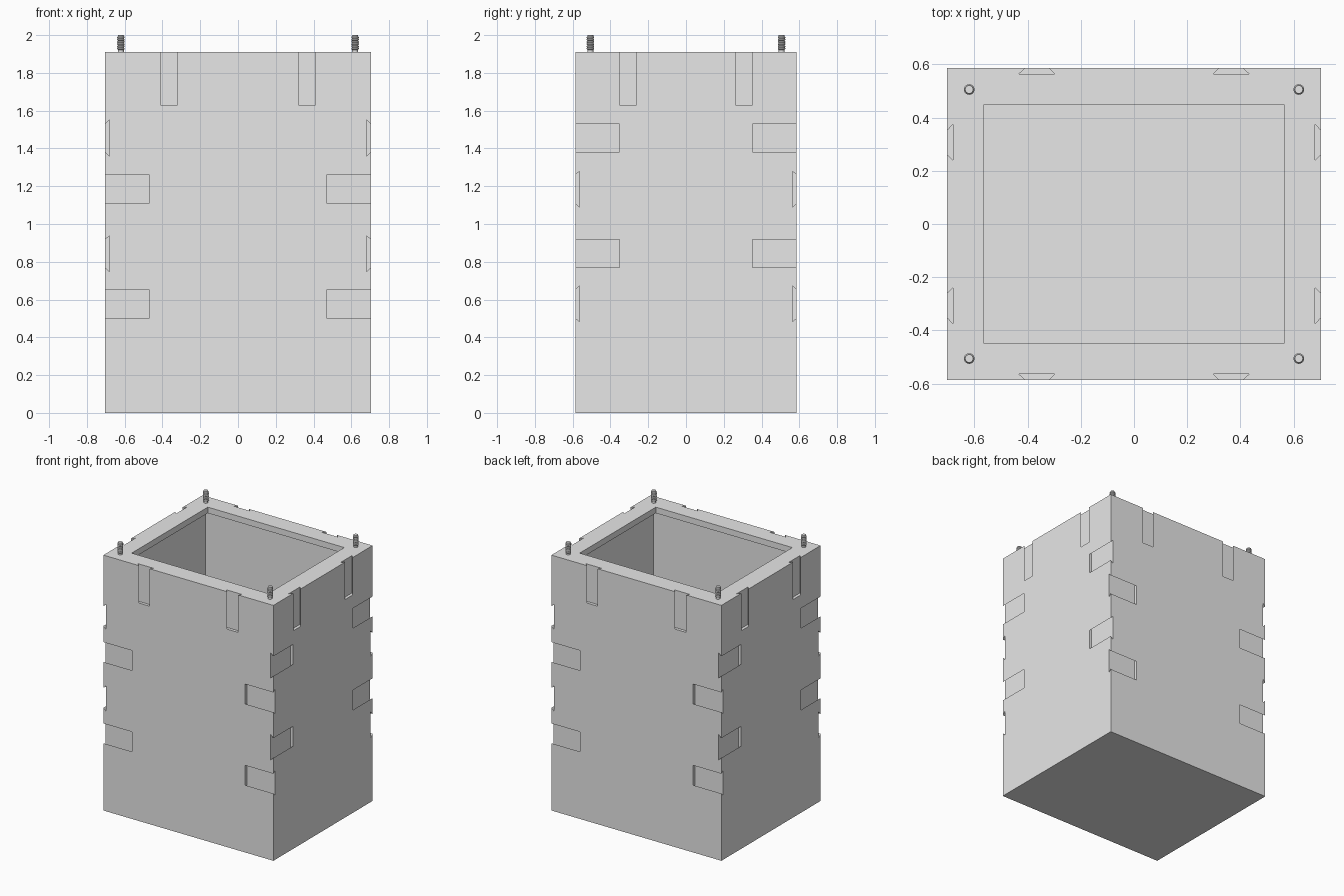
import bpy, bmesh, math
from mathutils import Vector

cube = bpy.data.objects.get("Cube")
if cube:
    bpy.data.objects.remove(cube, do_unlink=True)

HX, HY, TOP = 0.703, 0.586, 1.91
DEPTH, EPS = 0.022, 0.01
Z = Vector((0, 0, 1))

grey = bpy.data.materials.new("plain grey")
grey.use_nodes = True
grey.diffuse_color = (0.8, 0.8, 0.8, 1)
grey.node_tree.nodes["Principled BSDF"].inputs["Base Color"].default_value = grey.diffuse_color


def make_object(name, bm):
    bmesh.ops.recalc_face_normals(bm, faces=bm.faces[:])
    mesh = bpy.data.meshes.new(name)
    bm.to_mesh(mesh)
    bm.free()
    mesh.materials.append(grey)
    obj = bpy.data.objects.new(name, mesh)
    bpy.context.collection.objects.link(obj)
    return obj


def box(name, hx, hy, z0, z1):
    bm = bmesh.new()
    bmesh.ops.create_cube(bm, size=1)
    for v in bm.verts:
        v.co = (v.co.x * 2 * hx, v.co.y * 2 * hy, z0 + (v.co.z + 0.5) * (z1 - z0))
    return make_object(name, bm)


def dovetail(bm, normal, half, along, start, end, across, centre, w_out, w_in):
    """Undercut slot prism, wider inside the wall than at its surface."""
    w_free = w_out - (w_in - w_out) * EPS / DEPTH
    profile = [(-w_free, -EPS), (w_free, -EPS), (w_in, DEPTH), (-w_in, DEPTH)]
    rings = [[bm.verts.new(normal * (half - d) + along * s + across * (centre + t))
              for t, d in profile] for s in (start, end)]
    bm.faces.new(rings[0])
    bm.faces.new(rings[1])
    for i in range(4):
        j = (i + 1) % 4
        bm.faces.new((rings[0][i], rings[0][j], rings[1][j], rings[1][i]))


# Body with a floor, thin walls and an overhanging top rim
body = box("box_body", HX, HY, 0, TOP)
cavity = box("cavity_cutter", HX - 0.065, HY - 0.06, 0.06, TOP - 0.045)
opening = box("opening_cutter", 0.565, 0.45, TOP - 0.3, TOP + 0.1)

# Dovetail slots: corner slots staggered between neighbouring walls, plus rim slots
bm = bmesh.new()
for sx in (-1, 1):
    for sy in (-1, 1):
        x, y = Vector((sx, 0, 0)), Vector((0, sy, 0))
        for z in (0.577, 1.185):
            dovetail(bm, y, HY, x, 0.468, HX + EPS, Z, z, 0.074, 0.095)
        for z in (0.843, 1.455):
            dovetail(bm, x, HX, y, 0.353, HY + EPS, Z, z, 0.074, 0.095)
        dovetail(bm, y, HY, Z, 1.63, TOP + EPS, x, 0.365, 0.045, 0.068)
        dovetail(bm, x, HX, Z, 1.63, TOP + EPS, y, 0.307, 0.044, 0.068)
slots = make_object("slot_cutter", bm)

bpy.context.view_layer.objects.active = body
for cutter in (cavity, opening, slots):
    mod = body.modifiers.new(cutter.name, "BOOLEAN")
    mod.operation, mod.solver, mod.object = "DIFFERENCE", "EXACT", cutter
    bpy.ops.object.modifier_apply(modifier=mod.name)
    bpy.data.objects.remove(cutter, do_unlink=True)

# Threaded corner studs, turned from a ridged profile
profile = [(0, -0.03), (0.016, -0.03), (0.016, 0.012)]
for i in range(6):
    z = 0.012 + i * 0.012
    profile += [(0.02, z + 0.004), (0.02, z + 0.008), (0.016, z + 0.012)]
profile += [(0.015, 0.09), (0, 0.09)]
bm = bmesh.new()
verts = [bm.verts.new((r, 0, z)) for r, z in profile]
edges = [bm.edges.new(pair) for pair in zip(verts, verts[1:])]
bmesh.ops.spin(bm, geom=verts + edges, cent=(0, 0, 0), axis=(0, 0, 1),
               angle=math.tau, steps=20)
bmesh.ops.remove_doubles(bm, verts=bm.verts[:], dist=0.0001)
stud = make_object("stud", bm)
stud.select_set(True)
bpy.context.view_layer.objects.active = stud
bpy.ops.object.shade_smooth_by_angle(angle=math.radians(30))
corners = [(sx, sy) for sx in (-1, 1) for sy in (-1, 1)]
for i, (sx, sy) in enumerate(corners):
    obj = stud if i == 0 else stud.copy()
    if i:
        bpy.context.collection.objects.link(obj)
    obj.name = ("right" if sx < 0 else "left") + ("_front" if sy < 0 else "_back") + "_stud"
    obj.location = (sx * 0.62, sy * 0.506, TOP)
